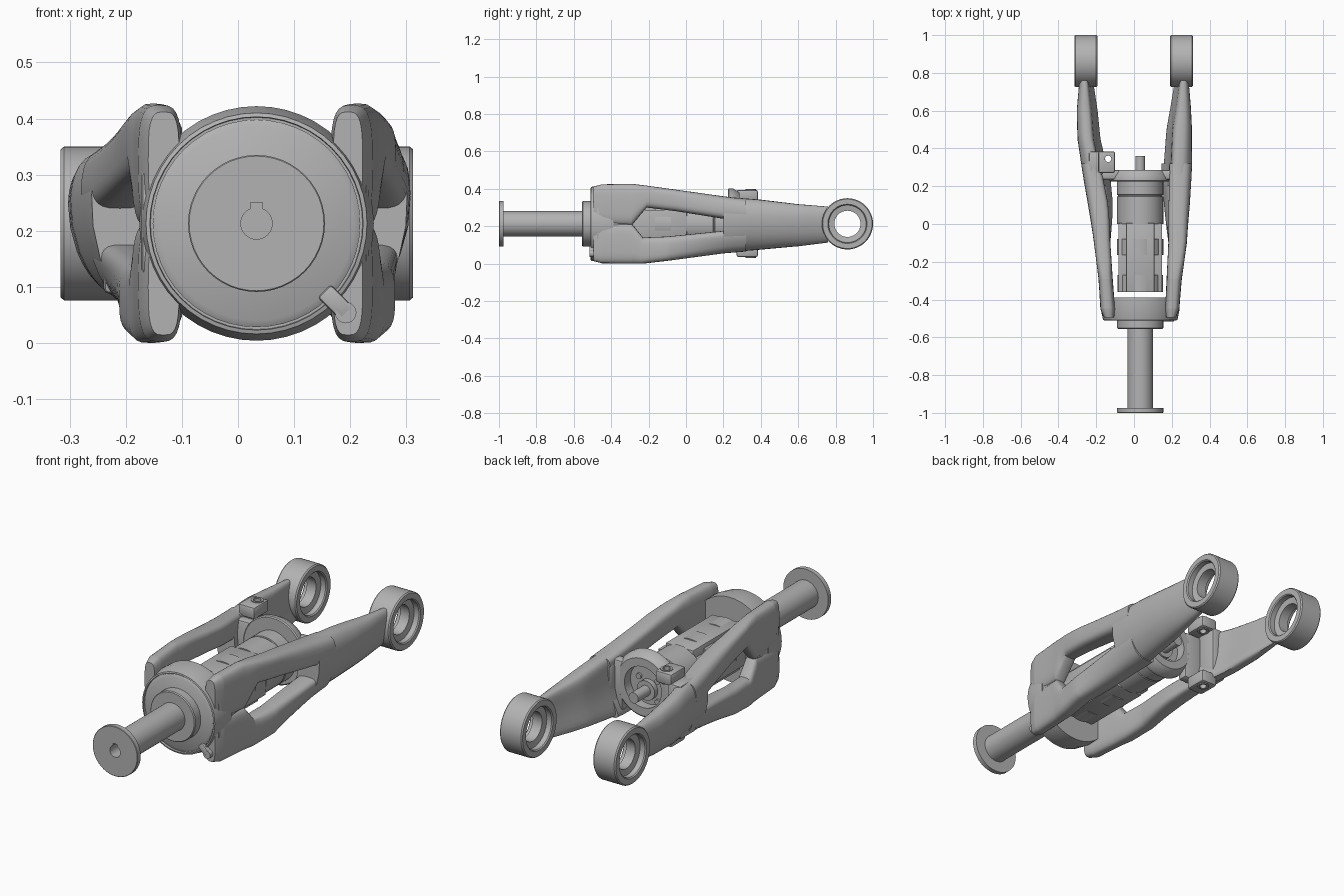
import bpy, bmesh, math
from mathutils import Vector, Matrix

if "Cube" in bpy.data.objects:
    bpy.data.objects.remove(bpy.data.objects["Cube"])

CX, CZ = 0.033, 0.213      # main axis, running along y

metal = bpy.data.materials.new("plain_grey_metal")
metal.use_nodes = True
GREY = (0.45, 0.45, 0.45, 1)
metal.diffuse_color = GREY
metal.node_tree.nodes["Principled BSDF"].inputs["Base Color"].default_value = GREY


def smooth(ob, angle):
    bpy.ops.object.select_all(action='DESELECT')
    ob.select_set(True)
    bpy.context.view_layer.objects.active = ob
    bpy.ops.object.shade_smooth_by_angle(angle=math.radians(angle))


def finish(name, bm, angle=32):
    bmesh.ops.remove_doubles(bm, verts=bm.verts, dist=1e-5)
    bmesh.ops.recalc_face_normals(bm, faces=bm.faces)
    mesh = bpy.data.meshes.new(name)
    bm.to_mesh(mesh)
    bm.free()
    mesh.materials.append(metal)
    ob = bpy.data.objects.new(name, mesh)
    bpy.context.collection.objects.link(ob)
    smooth(ob, angle)
    return ob


def skin(bm, rings, closed=False):
    n = len(rings[0])
    pairs = list(zip(rings, rings[1:])) + ([(rings[-1], rings[0])] if closed else [])
    for a, b in pairs:
        for i in range(n):
            j = (i + 1) % n
            bm.faces.new((a[i], a[j], b[j], b[i]))
    if not closed:
        bm.faces.new(rings[0])
        bm.faces.new(rings[-1])


def lathe(name, profile, centre=(CX, 0, CZ), axis='y', closed=False, n=48):
    """Turn (radius, position) points round an axis."""
    bm = bmesh.new()
    rings = []
    for r, p in profile:
        ring = []
        for k in range(n):
            c, s = r * math.cos(k * math.tau / n), r * math.sin(k * math.tau / n)
            v = {'x': (p, c, s), 'y': (c, p, s), 'z': (c, s, p)}[axis]
            ring.append(bm.verts.new(Vector(v) + Vector(centre)))
        rings.append(ring)
    skin(bm, rings, closed)
    return finish(name, bm)


def rod(name, r, a, b, centre=(CX, 0, CZ), axis='y', n=32):
    return lathe(name, [(r, a), (r, b)], centre, axis, n=n)


def block(name, x, y, z, bevel=0.0, turn=0.0):
    bm = bmesh.new()
    bmesh.ops.create_cube(bm, size=1)
    for v in bm.verts:
        v.co = Vector((v.co.x * (x[1] - x[0]), v.co.y * (y[1] - y[0]), v.co.z * (z[1] - z[0])))
    if bevel:
        bmesh.ops.bevel(bm, geom=bm.edges[:], offset=bevel, segments=2, affect='EDGES', profile=0.5)
    bmesh.ops.rotate(bm, verts=bm.verts, matrix=Matrix.Rotation(turn, 3, 'Y'))
    bmesh.ops.translate(bm, verts=bm.verts, vec=((x[0] + x[1]) / 2, (y[0] + y[1]) / 2, (z[0] + z[1]) / 2))
    return finish(name, bm)


def cut(ob, *cutters):
    bpy.context.view_layer.objects.active = ob
    for cutter in cutters:
        m = ob.modifiers.new("cut", 'BOOLEAN')
        m.operation, m.object, m.solver = 'DIFFERENCE', cutter, 'EXACT'
        bpy.ops.object.modifier_apply(modifier=m.name)
    smooth(ob, 32)


def lerp_table(table, y):
    if y <= table[0][0]:
        return table[0][1:]
    for a, b in zip(table, table[1:]):
        if y <= b[0]:
            t = (y - a[0]) / (b[0] - a[0])
            return [p + (q - p) * t for p, q in zip(a[1:], b[1:])]
    return table[-1][1:]


def limb(name, walls, stations, power=0.6, n=28):
    """Rounded beam; walls give outer and inner x by y, stations give z limits by y."""
    bm = bmesh.new()
    rings = []
    y0, y1 = stations[0][0], stations[-1][0]
    ys = sorted({s[0] for s in stations} | {y0 + (y1 - y0) * k / 16 for k in range(17)})
    for y in ys:
        xa, xb = lerp_table(walls, y)
        za, zb = lerp_table(stations, y)
        bow = 1.7 * min(1, max(0, (y + 0.1) / 0.4)) * math.copysign(1, xa)
        ring = []
        for k in range(n):
            c, s = math.cos(k * math.tau / n), math.sin(k * math.tau / n)
            px = math.copysign(abs(c) ** power, c)
            pz = math.copysign(abs(s) ** power, s)
            z = (za + zb) / 2 + pz * (zb - za) / 2
            x = (xa + xb) / 2 + px * (xb - xa) / 2 - bow * (z - 0.26) ** 2
            ring.append(bm.verts.new((x, y, z)))
        rings.append(ring)
    skin(bm, rings)
    return finish(name, bm, 40)


# Fork arms: split struts at the front, one bowed beam behind
walls = {
    "right": [(-0.495, -0.16, -0.105), (-0.45, -0.178, -0.1), (-0.3, -0.187, -0.112), (-0.1, -0.212, -0.125),
              (0.1, -0.245, -0.14), (0.25, -0.27, -0.17), (0.45, -0.3, -0.21), (0.6, -0.304, -0.22),
              (0.76, -0.29, -0.24)],
    "left": [(-0.495, 0.222, 0.17), (-0.45, 0.24, 0.165), (-0.3, 0.252, 0.172), (-0.1, 0.28, 0.182),
             (0.1, 0.297, 0.188), (0.3, 0.308, 0.192), (0.5, 0.308, 0.2), (0.62, 0.302, 0.22),
             (0.76, 0.29, 0.24)],
}
upper = [(-0.495, 0.24, 0.412), (-0.45, 0.21, 0.424), (-0.29, 0.205, 0.427), (-0.21, 0.3, 0.417),
         (-0.05, 0.28, 0.395), (0.2, 0.24, 0.36), (0.32, 0.23, 0.345)]
lower = [(-0.495, 0.014, 0.186), (-0.45, 0.002, 0.217), (-0.29, 0.0, 0.215), (-0.23, 0.0, 0.14),
         (-0.1, 0.015, 0.145), (0.2, 0.055, 0.175), (0.32, 0.065, 0.18)]
beam = [(0.2, 0.058, 0.358), (0.4, 0.075, 0.342), (0.6, 0.093, 0.318), (0.76, 0.113, 0.305)]
for side, wall in walls.items():
    limb(side + "_upper_strut", wall, upper)
    limb(side + "_lower_strut", wall, lower)
    limb(side + "_rear_beam", wall, beam, 0.65)
    # Wall joining the struts beside the housing
    outer, inner = wall[1][1:]
    block(side + "_housing_cheek", sorted((outer * 0.97, inner * 1.1)), (-0.48, -0.295), (0.12, 0.31), 0.012)

# Bearing eyes at the arm ends
eye = [(0.137, -0.055), (0.132, -0.061), (0.105, -0.061), (0.1, -0.056), (0.1, -0.03), (0.07, -0.025)]
eye += [(r, -p) for r, p in reversed(eye)]
for side, x in (("right", -0.255), ("left", 0.251)):
    lathe(side + "_bearing_eye", eye, (x, 0.863, CZ), 'x', closed=True)

# Front housing with stepped face and flange
lathe("front_housing", [(0, -0.51), (0.173, -0.51), (0.185, -0.503), (0.185, -0.5), (0.189, -0.5),
                        (0.19, -0.51), (0.197, -0.508), (0.209, -0.45), (0.207, -0.39), (0, -0.39)])
lathe("front_flange", [(0, -0.555), (0.118, -0.555), (0.122, -0.55), (0.122, -0.5), (0, -0.5)])
block("locating_tab", (0.145, 0.205), (-0.517, -0.47), (0.055, 0.088), 0.006, math.radians(45))
rod("locating_pin", 0.019, -0.517, -0.45, (0.192, 0, 0.054), n=20)

# Output shaft and keyed end disc
shaft = lathe("output_shaft", [(0, -0.98), (0.068, -0.98), (0.068, -0.53), (0, -0.53)])
disc = lathe("end_disc", [(0, -1), (0.12, -1), (0.122, -0.998), (0.122, -0.975), (0, -0.975)])
bore = rod("bore_cutter", 0.028, -1.1, -0.9)
key = block("keyway_cutter", (CX - 0.011, CX + 0.011), (-1.1, -0.9), (CZ + 0.01, CZ + 0.037))
for part in (shaft, disc):
    cut(part, bore, key)

# Motor body: round rear drum, notched front with flat pads on four sides
lathe("motor_drum", [(0, 0), (0.122, 0), (0.122, 0.145), (0.118, 0.147), (0.118, 0.153),
                     (0.122, 0.155), (0.122, 0.24), (0, 0.24)])
lathe("motor_core", [(0, -0.36), (0.12, -0.36), (0.12, -0.27), (0.1, -0.27), (0.1, -0.165), (0.122, -0.165),
                     (0.122, -0.08), (0.105, -0.08), (0.105, 0.01), (0, 0.01)])
for i in range(4):
    a = i * math.pi / 2
    cx, cz = CX + math.sin(a) * 0.058, CZ + math.cos(a) * 0.058
    block("motor_pad_%d" % (i + 1), (cx - 0.075, cx + 0.075), (-0.36, 0.005), (cz - 0.058, cz + 0.058), 0.004, a)

# Arched rear mounting plate, cross webs, stub shaft and screws
lathe("rear_plate", [(0.1, 0.225), (0.16, 0.225), (0.165, 0.23), (0.165, 0.248), (0.148, 0.28),
                     (0.14, 0.287), (0.1, 0.287)], (CX, 0, CZ + 0.025), closed=True)
for label, x in (("right", (-0.22, -0.075)), ("left", (0.145, 0.25))):
    block(label + "_cross_web", x, (0.235, 0.287), (0.09, 0.335), 0.012)
block("left_web_fillet", (0.185, 0.25), (0.26, 0.33), (0.1, 0.32), 0.02)
rod("stub_boss", 0.048, 0.23, 0.265)
rod("stub_shaft", 0.026, 0.23, 0.36, n=24)
for i in range(4):
    a = math.pi / 4 + i * math.pi / 2
    rod("rear_screw_%d" % (i + 1), 0.014, 0.23, 0.25,
        (CX + 0.072 * math.cos(a), 0, CZ + 0.072 * math.sin(a)), n=12)

# Sensor clevis on the right arm
block("clevis_back", (-0.24, -0.165), (0.26, 0.385), (0.087, 0.35), 0.012)
hole = rod("clevis_hole_cutter", 0.017, -0.1, 0.6, (-0.137, 0.345, 0), 'z', 20)
for label, za, zb in (("upper", 0.335, 0.395), ("lower", 0.035, 0.1)):
    lug = block(label + "_clevis_lug", (-0.19, -0.1), (0.27, 0.385), (za, zb), 0.012)
    cut(lug, hole)
    lathe(label + "_clevis_bush", [(0.018, za - 0.004), (0.028, za - 0.004), (0.028, zb + 0.004),
                                   (0.018, zb + 0.004)], (-0.137, 0.345, 0), 'z', closed=True, n=20)

# Hide the cutters
for cutter in (bore, key, hole):
    cutter.hide_render = True
    cutter.hide_viewport = True
